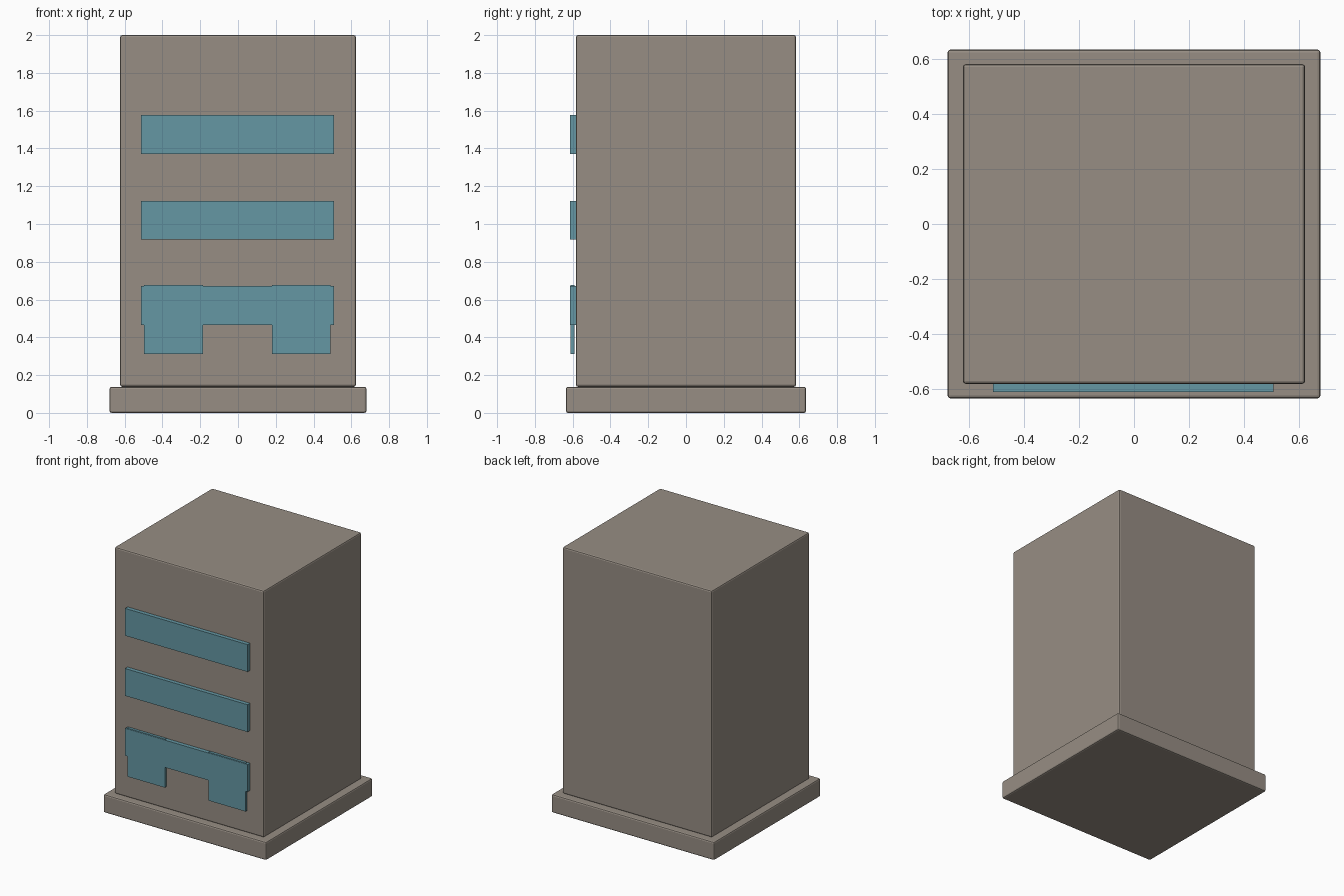
import bpy

if "Cube" in bpy.data.objects:
    bpy.data.objects.remove(bpy.data.objects["Cube"])


def make_material(name, color):
    mat = bpy.data.materials.new(name)
    mat.diffuse_color = (*color, 1.0)
    mat.use_nodes = True
    mat.node_tree.nodes["Principled BSDF"].inputs["Base Color"].default_value = mat.diffuse_color
    return mat


stone = make_material("warm grey stone", (0.31, 0.27, 0.23))
glass = make_material("teal glass", (0.13, 0.31, 0.37))


def box(name, low, high, mat, bevel=0.0):
    """Box between two corners, with optional rounded edges."""
    centre = [(a + b) / 2 for a, b in zip(low, high)]
    bpy.ops.mesh.primitive_cube_add(size=1, location=centre)
    obj = bpy.context.object
    obj.name = name
    obj.scale = [b - a for a, b in zip(low, high)]
    bpy.ops.object.transform_apply(location=False, rotation=False, scale=True)
    obj.data.materials.append(mat)
    if bevel:
        mod = obj.modifiers.new("rounded edges", 'BEVEL')
        mod.width = bevel
        mod.segments = 2
    return obj


# Plinth and tower
box("base_plinth", (-0.68, -0.636, 0.0), (0.68, 0.636, 0.138), stone, 0.011)
box("tower_body", (-0.624, -0.583, 0.138), (0.624, 0.583, 2.0), stone, 0.011)

# Window bands, one per floor
for i, z in enumerate((0.465, 0.917, 1.371)):
    box(f"window_band_{i + 1}", (-0.514, -0.613, z), (0.509, -0.58, z + 0.206), glass)

# Ground floor shop windows, slightly thinner and just clear of the wall
for side, x0, x1 in (("left", -0.497, -0.184), ("right", 0.181, 0.491)):
    box(f"shop_window_{side}", (x0, -0.611, 0.311), (x1, -0.591, 0.677), glass)
